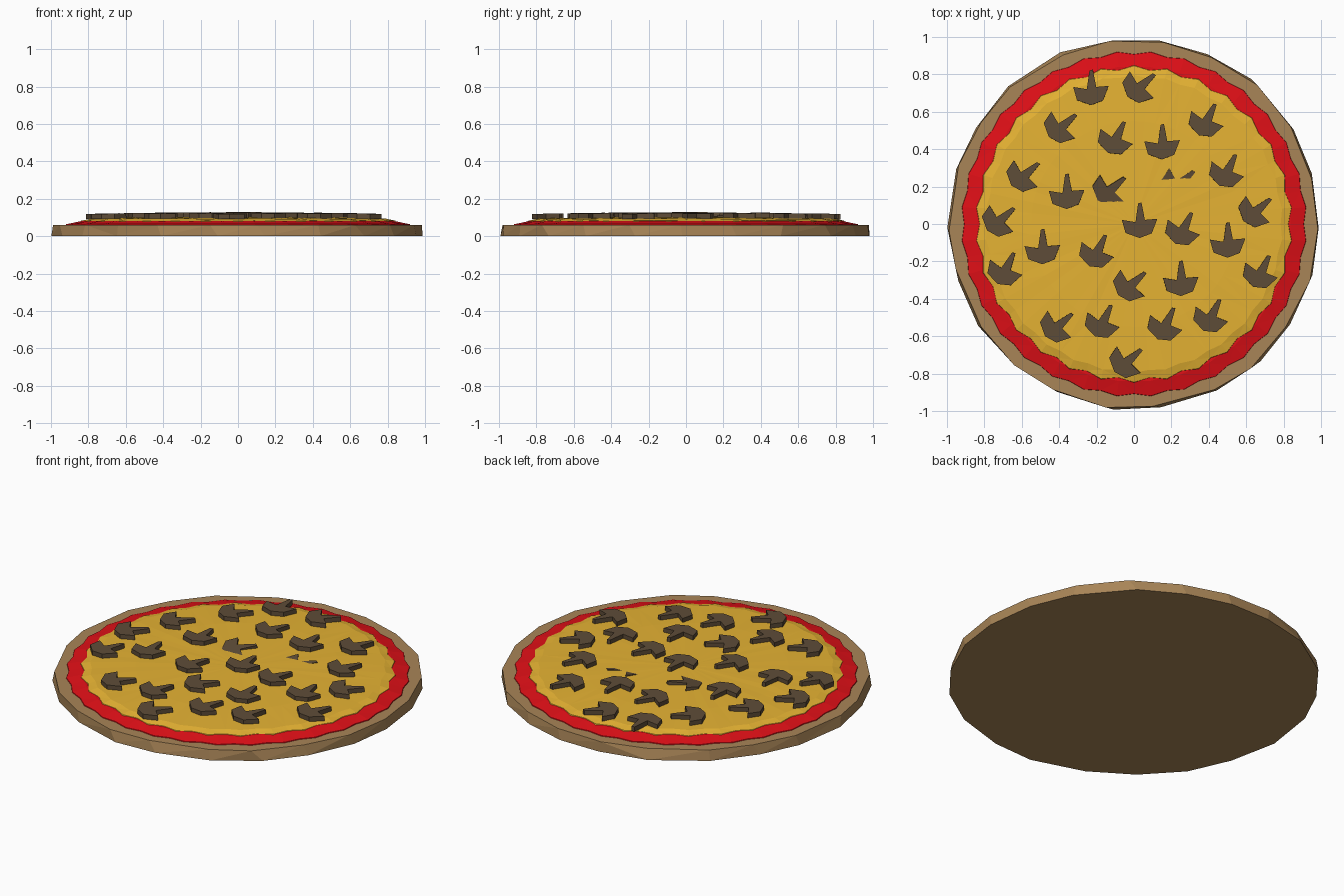
import bpy, bmesh, math, random
from mathutils import Matrix, Vector

if "Cube" in bpy.data.objects:
    bpy.data.objects.remove(bpy.data.objects["Cube"])

random.seed(4)


def srgb(r, g, b):
    return tuple((c / 12.92 if c < 0.04 else ((c + 0.055) / 1.055) ** 2.4) for c in (r, g, b)) + (1,)


def material(name, rgb):
    m = bpy.data.materials.new(name)
    m.diffuse_color = srgb(*rgb)
    m.use_nodes = True
    m.node_tree.nodes["Principled BSDF"].inputs["Base Color"].default_value = m.diffuse_color
    return m


def finish(bm, name, mat):
    bmesh.ops.recalc_face_normals(bm, faces=bm.faces)
    me = bpy.data.meshes.new(name)
    bm.to_mesh(me)
    bm.free()
    ob = bpy.data.objects.new(name, me)
    bpy.context.collection.objects.link(ob)
    me.materials.append(mat)
    return ob


def disc(name, n, rings, mat, apex, jitter=0.0, zjitter=0.0):
    """Stack of rings (radius, z, wave); bottom capped flat, top fanned to the apex."""
    bm = bmesh.new()
    loops = []
    for r, z, wave in rings:
        loop = []
        for i in range(n):
            a = 2 * math.pi * (i + random.uniform(-1, 1) * jitter * 20) / n
            rr = r + wave * (1 if i % 2 else -1) + random.uniform(-1, 1) * jitter
            zz = z + (random.uniform(-1, 1) * zjitter if loops else 0)
            loop.append(bm.verts.new((rr * math.cos(a), rr * math.sin(a), zz)))
        loops.append(loop)
    bm.faces.new(loops[0][::-1])
    sides = []
    for lo, hi in zip(loops, loops[1:]):
        for i in range(n):
            j = (i + 1) % n
            sides.append(bm.faces.new((lo[i], lo[j], hi[j], hi[i])))
    tip = bm.verts.new((0, 0, apex))
    for i in range(n):
        bm.faces.new((loops[-1][i], loops[-1][(i + 1) % n], tip))
    bmesh.ops.triangulate(bm, faces=sides)
    return finish(bm, name, mat)


crust_mat = material("crust", (0.66, 0.52, 0.34))
sauce_mat = material("sauce", (0.88, 0.06, 0.09))
cheese_mat = material("cheese", (0.90, 0.70, 0.20))
mushroom_mat = material("mushroom", (0.37, 0.30, 0.22))

# Base layers: faceted dough, wavy sauce, wavy slightly domed cheese
disc("crust", 22, [(0.993, 0, 0), (0.986, 0.06, 0)], crust_mat, 0.06, jitter=0.007)
disc("sauce", 64, [(0.918, 0.055, 0.008), (0.915, 0.064, 0.008), (0.84, 0.08, 0.004)],
     sauce_mat, 0.082)
disc("cheese", 60, [(0.842, 0.07, 0.011), (0.835, 0.082, 0.011), (0.79, 0.093, 0.006),
                    (0.55, 0.1, 0)], cheese_mat, 0.104, zjitter=0.001)

# Mushroom slice: cap with a tapering stem, extruded to a thin slab
OUTLINE = [(-0.095, 0.012), (-0.075, -0.058), (0.0, -0.085), (0.065, -0.06), (0.095, 0.018),
           (0.028, 0.012), (0.01, 0.105), (-0.008, 0.1), (-0.022, 0.0)]


def mushroom(name, x, y, turn, sink=0.0):
    bm = bmesh.new()
    face = bm.faces.new([bm.verts.new((px, py, 0)) for px, py in OUTLINE])
    top = bmesh.ops.extrude_face_region(bm, geom=[face])
    verts = [v for v in top["geom"] if isinstance(v, bmesh.types.BMVert)]
    bmesh.ops.translate(bm, verts=verts, vec=(0, 0, 0.028))
    r = math.hypot(x, y)
    z = 0.1 - 0.014 * r * r - sink
    lean = Matrix.Rotation(0.03 * r, 4, Vector((-y, x, 0))) if r > 0.1 else Matrix()
    tilt = Matrix.Rotation(0.14 if sink else 0, 4, 'X')
    bm.transform(Matrix.Translation((x, y, z)) @ lean @ tilt
                 @ Matrix.Rotation(math.radians(turn), 4, 'Z'))
    finish(bm, name, mushroom_mat)


# Slices grouped by how far they are turned
GROUPS = {
    0: [(-0.23, .72), (.15, .43), (-.36, .165), (.03, .01), (-.49, -.13), (.25, -.3), (.5, -.095)],
    -50: [(.03, .735), (-.39, .52), (-.59, .26), (-.72, .02), (.65, .07), (-.02, -.325),
          (-.41, -.545), (-.04, -.735)],
    -27: [(-.1, .455), (.385, .55), (.495, .28), (.26, -.03), (-.2, -.15), (-.69, -.245),
          (.675, -.26), (-.17, -.525), (.165, -.54), (.41, -.495)],
}
for turn, spots in GROUPS.items():
    for x, y in spots:
        mushroom("mushroom_slice", x, y, turn)
# Two slices partly buried in the cheese
mushroom("mushroom_slice_tilted", -0.13, 0.185, -50, 0.016)
mushroom("mushroom_slice_buried", 0.24, 0.22, -50, 0.028)
